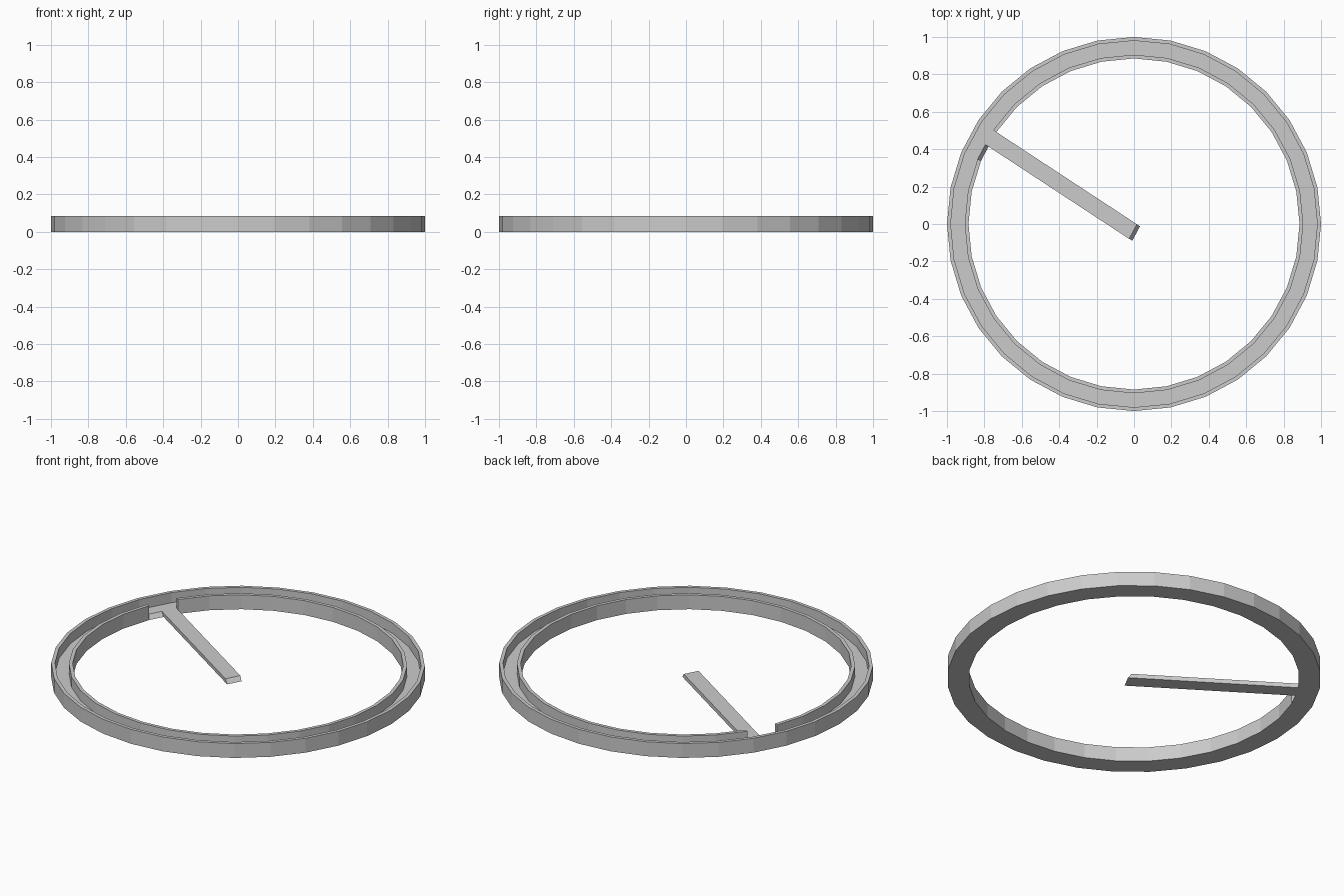
import bpy, bmesh, math
from mathutils import Vector

if "Cube" in bpy.data.objects:
    bpy.data.objects.remove(bpy.data.objects["Cube"])

SIDES, HEIGHT, FLOOR = 32, 0.085, 0.025
R_OUT, R_GROOVE_OUT, R_GROOVE_IN, R_IN = 1.0, 0.98, 0.905, 0.885
GAP = 13                                  # segment where the inner lip is open
ARM = Vector((0.768, -0.504, 0))          # arm runs from the gap to the middle

# cross-section of the channelled ring (radius, height)
profile = [(R_OUT, 0), (R_OUT, HEIGHT), (R_GROOVE_OUT, HEIGHT), (R_GROOVE_OUT, FLOOR),
           (R_GROOVE_IN, FLOOR), (R_GROOVE_IN, HEIGHT), (R_IN, HEIGHT), (R_IN, 0)]
n = len(profile)

bm = bmesh.new()
rings = []
for i in range(SIDES):
    a = 2 * math.pi * i / SIDES
    rings.append([bm.verts.new((r * math.cos(a), r * math.sin(a), z)) for r, z in profile])

# middle of the gap, where the slope is split in two
p, q = rings[GAP], rings[GAP + 1]
mid_top = bm.verts.new((p[4].co + q[4].co) / 2)
mid_low = bm.verts.new((p[7].co + q[7].co) / 2)

# ring walls, leaving the inner lip out at the gap
for i in range(SIDES):
    a, b = rings[i], rings[(i + 1) % SIDES]
    for j in range(n):
        k = (j + 1) % n
        if i != GAP or j in (0, 1, 2):
            bm.faces.new((a[j], b[j], b[k], a[k]))

# groove floor, underside, lip ends and half slope at the gap
bm.faces.new((p[3], q[3], q[4], mid_top, p[4]))
bm.faces.new((p[7], mid_low, q[7], q[0], p[0]))
bm.faces.new((p[4], p[5], p[6], p[7]))
bm.faces.new((q[7], q[6], q[5], q[4]))
bm.faces.new((mid_top, q[4], q[7], mid_low))

# arm: the other half of the slope swept to the middle
start = [p[4], mid_top, mid_low, p[7]]
end = [bm.verts.new(v.co + ARM) for v in start]
for j in range(4):
    k = (j + 1) % 4
    bm.faces.new((start[j], start[k], end[k], end[j]))
bm.faces.new(end)
bmesh.ops.recalc_face_normals(bm, faces=bm.faces[:])

mesh = bpy.data.meshes.new("channel_ring_with_arm")
bm.to_mesh(mesh)
bm.free()
bpy.context.collection.objects.link(bpy.data.objects.new("channel_ring_with_arm", mesh))
